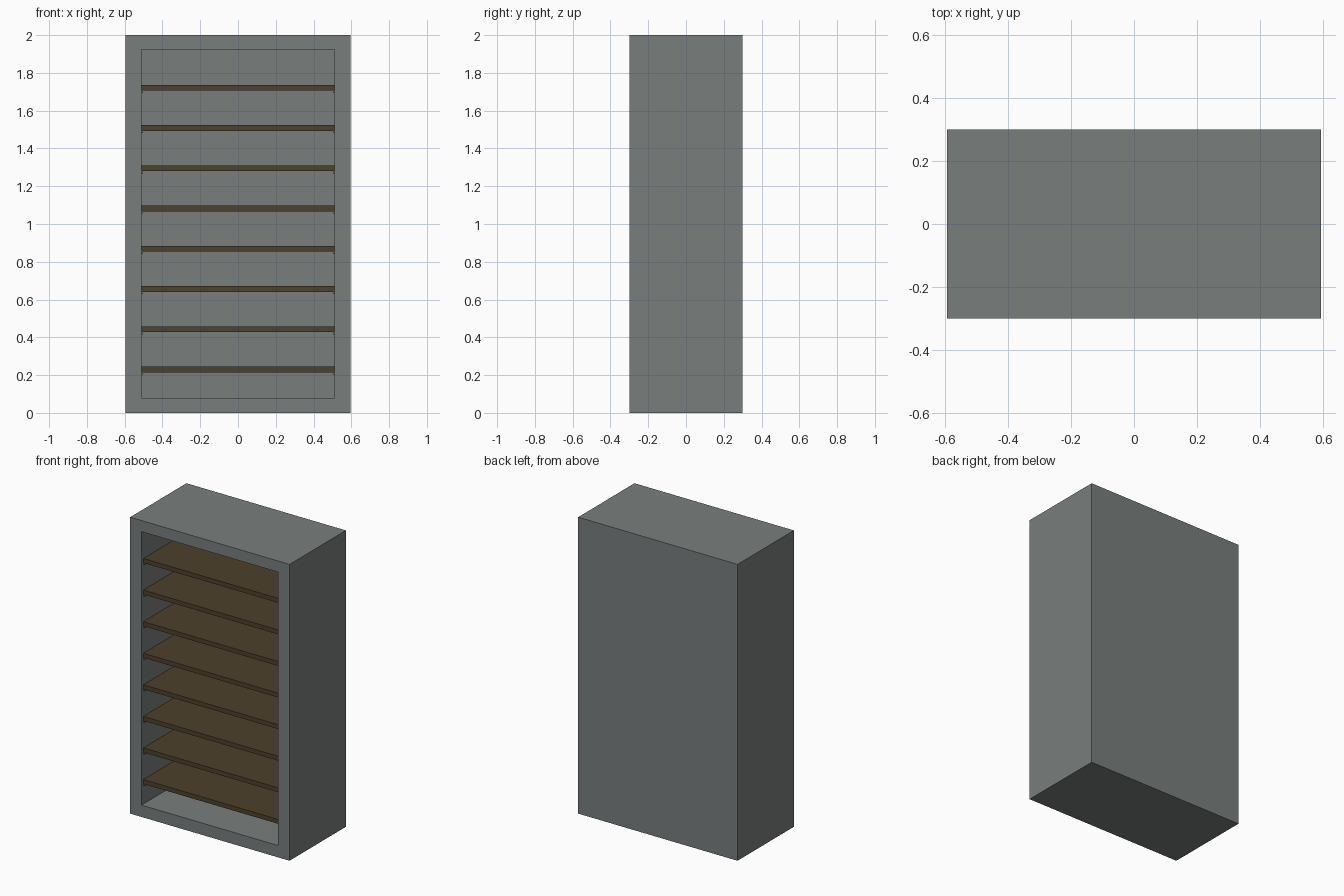
import bpy
import bmesh
from mathutils import Matrix, Vector

cube = bpy.data.objects.get("Cube")
if cube:
    bpy.data.objects.remove(cube, do_unlink=True)


def make_material(name, rgb):
    mat = bpy.data.materials.new(name)
    mat.use_nodes = True
    color = (*rgb, 1.0)
    mat.diffuse_color = color
    mat.node_tree.nodes["Principled BSDF"].inputs["Base Color"].default_value = color
    return mat


grey = make_material("grey_paint", (0.19, 0.21, 0.206))
brown = make_material("brown_wood", (0.075, 0.052, 0.025))


def add_object(name, bm, mat):
    mesh = bpy.data.meshes.new(name)
    bm.to_mesh(mesh)
    bm.free()
    mesh.materials.append(mat)
    obj = bpy.data.objects.new(name, mesh)
    bpy.context.collection.objects.link(obj)
    return obj


def box_mesh(low, high):
    low, high = Vector(low), Vector(high)
    bm = bmesh.new()
    bmesh.ops.create_cube(bm, size=1.0, matrix=Matrix.Translation((low + high) / 2)
                          @ Matrix.Diagonal((*(high - low), 1.0)))
    return bm


WIDTH, DEPTH, HEIGHT = 0.595, 0.30, 2.0
INNER, FLOOR, CEILING, BACK = 0.51, 0.08, 1.925, 0.22

# Cabinet: inset the front face, shape the opening, then push it inward
bm = box_mesh((-WIDTH, -DEPTH, 0), (WIDTH, DEPTH, HEIGHT))
front = min(bm.faces, key=lambda f: f.calc_center_median().y)
bmesh.ops.inset_individual(bm, faces=[front], thickness=0.08)
for v in front.verts:
    v.co.x = INNER if v.co.x > 0 else -INNER
    v.co.z = CEILING if v.co.z > 1 else FLOOR
result = bmesh.ops.extrude_discrete_faces(bm, faces=[front])
for v in result["faces"][0].verts:
    v.co.y = BACK
bmesh.ops.recalc_face_normals(bm, faces=bm.faces)
add_object("cabinet", bm, grey)

# Shelves, each resting on a slim rail at either side
SHELF_FRONT, THICKNESS = -0.28, 0.03
for i in range(8):
    bottom = 0.215 + i * 0.2131
    add_object(f"shelf_{i + 1}",
               box_mesh((-INNER, SHELF_FRONT, bottom),
                        (INNER, BACK, bottom + THICKNESS)), brown)
    for side, name in ((1, "left"), (-1, "right")):
        xs = sorted((side * INNER, side * (INNER - 0.008)))
        add_object(f"{name}_shelf_rail_{i + 1}",
                   box_mesh((xs[0], SHELF_FRONT, bottom - 0.012),
                            (xs[1], BACK, bottom)), grey)
